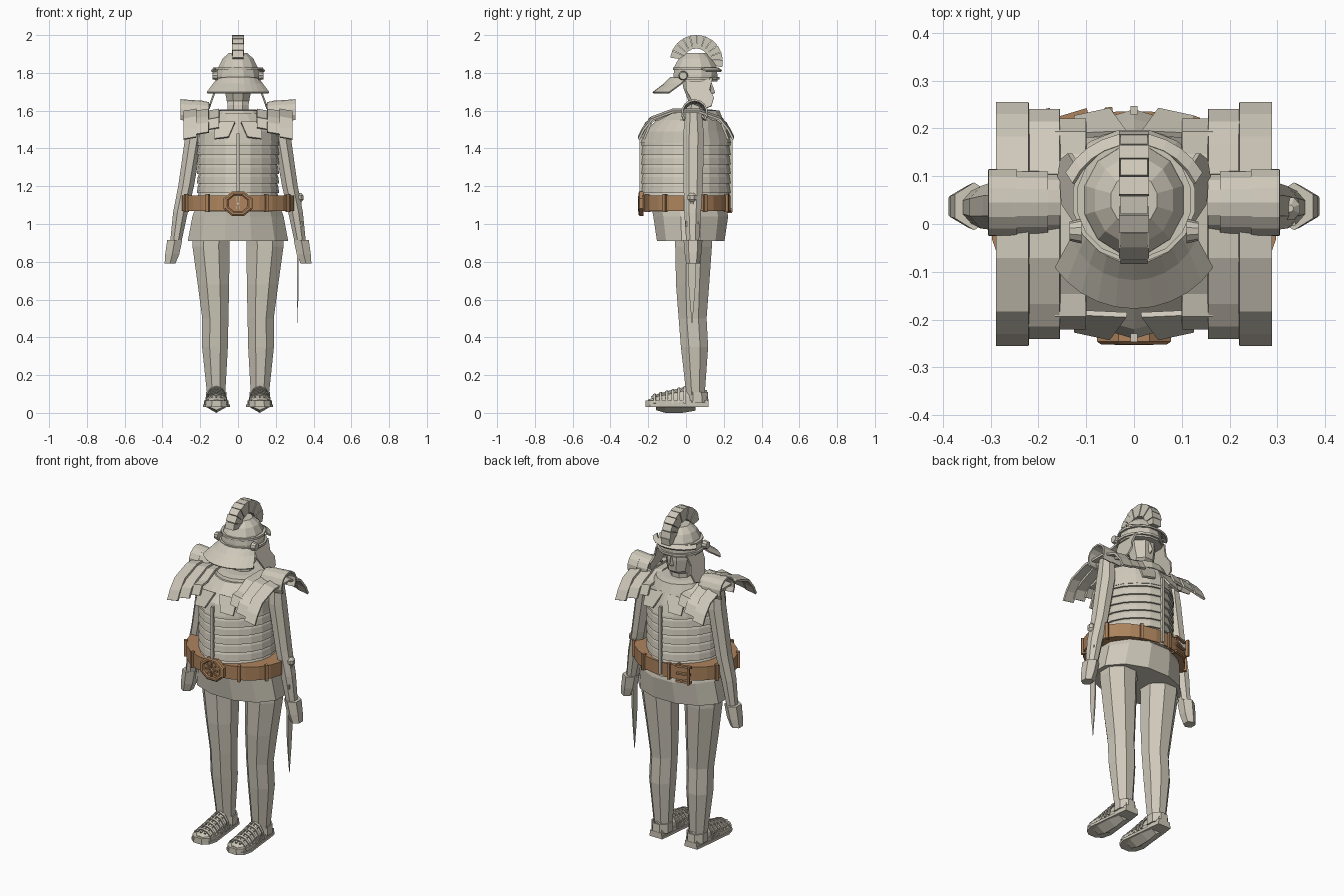
import bpy, bmesh, math
from math import sin, cos, pi, radians
from mathutils import Vector, Matrix

cube = bpy.data.objects.get("Cube")
if cube:
    bpy.data.objects.remove(cube)


def material(name, rgb):
    m = bpy.data.materials.new(name)
    m.use_nodes = True
    m.diffuse_color = (*rgb, 1)
    bsdf = m.node_tree.nodes["Principled BSDF"]
    bsdf.inputs["Base Color"].default_value = (*rgb, 1)
    bsdf.inputs["Roughness"].default_value = 0.8
    return m


STONE = material("pale_stone", (0.62, 0.58, 0.49))
LEATHER = material("brown_leather", (0.42, 0.23, 0.11))
SIDES = (("left", 1), ("right", -1))


def finish(name, bm, mat=STONE, thick=0):
    bmesh.ops.recalc_face_normals(bm, faces=bm.faces)
    me = bpy.data.meshes.new(name)
    bm.to_mesh(me)
    bm.free()
    me.materials.append(mat)
    ob = bpy.data.objects.new(name, me)
    bpy.context.collection.objects.link(ob)
    if thick:
        mod = ob.modifiers.new("thickness", "SOLIDIFY")
        mod.thickness = thick
        mod.offset = 0
    return ob


def loft(name, rings, mat=STONE, closed=True, caps=True, thick=0):
    """Skin a list of point rows; closed rows become tubes, open rows become sheets."""
    bm = bmesh.new()
    rows = [[bm.verts.new(p) for p in r] for r in rings]
    n = len(rows[0])
    for a, b in zip(rows, rows[1:]):
        for i in range(n if closed else n - 1):
            j = (i + 1) % n
            bm.faces.new((a[i], a[j], b[j], b[i]))
    if closed and caps:
        bm.faces.new(rows[0])
        bm.faces.new(rows[-1])
    return finish(name, bm, mat, thick)


def ring(cx, cy, z, rx, ry, n=8, prow=0):
    """Horizontal ring; prow pulls the front and back into a ridge."""
    pts = []
    for k in range(n):
        a = 2 * pi * k / n + (0 if prow else pi / n)
        pts.append((cx + rx * cos(a), cy + (ry + prow * abs(sin(a)) ** 8) * sin(a), z))
    return pts


def limb(name, table, s=1, n=8, mat=STONE):
    return loft(name, [ring(s * cx, cy, z, rx, ry, n) for cx, cy, z, rx, ry in table], mat)


def box(name, centre, size, mat=STONE, turn=0, axis="Z"):
    bm = bmesh.new()
    bmesh.ops.create_cube(bm, size=1)
    bm.transform(Matrix.Translation(centre) @ Matrix.Rotation(turn, 4, axis)
                 @ Matrix.Diagonal((*size, 1)))
    return finish(name, bm, mat)


def strip(name, path, x0, x1, thick=0.01, drop=0):
    """Sheet following a (y, z) path, spanning x0 to x1."""
    return loft(name, [[(x0, y, z), (x1, y, z - drop)] for y, z in path],
                closed=False, thick=thick)


def plate(name, outline, thick=0.01, mat=STONE):
    bm = bmesh.new()
    bm.faces.new([bm.verts.new(p) for p in outline])
    return finish(name, bm, mat, thick)


# Cuirass: overlapping hoops that flare at the lower edge
for i in range(8):
    z = 1.47 - i * 0.05
    loft(f"cuirass_hoop_{i + 1}", [ring(0, 0, z, 0.205, 0.2, 20, 0.025),
                                   ring(0, 0, z - 0.02, 0.213, 0.208, 20, 0.025),
                                   ring(0, 0, z - 0.055, 0.218, 0.213, 20, 0.025)])
loft("chest", [ring(0, 0, 1.43, 0.218, 0.215, 20, 0.025), ring(0, 0, 1.49, 0.215, 0.2, 20, 0.02),
               ring(0, 0.02, 1.55, 0.2, 0.165, 20, 0.01), ring(0, 0.03, 1.585, 0.15, 0.14, 20, 0.01)])
loft("collar", [ring(0, 0.04, 1.55, 0.165, 0.16, 16), ring(0, 0.04, 1.6, 0.14, 0.14, 16),
                ring(0, 0.04, 1.605, 0.1, 0.1, 16)])
for name, y in (("front", -0.238), ("back", 0.238)):
    box(f"{name}_closing_bar", (0, y, 1.28), (0.014, 0.018, 0.4))
    for side, s in SIDES:
        inner, outer = s * 0.015, s * 0.125
        d = 1 if y > 0 else -1
        plate(f"{side}_{name}_breast_plate",
              [(inner, d * 0.19, 1.54), (outer, d * 0.185, 1.54),
               (outer, d * 0.222, 1.45), (s * 0.05, d * 0.238, 1.46)], 0.012)

# Tunic skirt
loft("tunic_skirt", [ring(0, 0.025, 0.91, 0.275, 0.185, 12), ring(0, 0.025, 1.04, 0.25, 0.205, 12),
                     ring(0, 0.01, 1.12, 0.22, 0.205, 12)])

# Belt with keepers, front buckle and back buckle
BX, BY = 0.3, 0.237
loft("belt", [ring(0, 0, z, r * BX, r * BY, 24)
              for z, r in ((1.07, 0.96), (1.07, 1), (1.15, 1), (1.15, 0.96))], LEATHER)
for k, deg in enumerate((25, 65, 100, 155, 205, 238, 300, 332)):
    a = radians(deg)
    box(f"belt_keeper_{k + 1}", (BX * cos(a), BY * sin(a), 1.11), (0.016, 0.022, 0.095),
        LEATHER, math.atan2(BX * sin(a), BY * cos(a)) + pi / 2)


def buckle_ring(y, r):
    return [(1.2 * r * cos(a), y, 1.108 + r * sin(a))
            for a in (pi / 8 + k * pi / 4 for k in range(8))]


loft("buckle_plate", [buckle_ring(-0.225, 0.07), buckle_ring(-0.246, 0.07),
                      buckle_ring(-0.252, 0.062), buckle_ring(-0.252, 0.052),
                      buckle_ring(-0.246, 0.046)], LEATHER)
for k in range(8):
    a = k * pi / 4
    box(f"buckle_ray_{k + 1}", (0.024 * cos(a), -0.249, 1.108 + 0.024 * sin(a)),
        (0.034, 0.008, 0.008), LEATHER, -a, "Y")
for k, (dx, dz, w, h) in enumerate(((-0.04, 0, 0.012, 0.1), (0.04, 0, 0.012, 0.1),
                                    (0, 0.045, 0.09, 0.012), (0, -0.045, 0.09, 0.012),
                                    (0, 0, 0.08, 0.01))):
    box(f"back_buckle_bar_{k + 1}", (-0.14 + dx, 0.222 - dx * 0.3, 1.11 + dz),
        (w, 0.016, h), LEATHER, -0.29 + 0.58)

# Shoulder guards, arms, legs and sandals
for side, s in SIDES:
    for k, (x0, x1, end, low) in enumerate(((0.1, 0.165, 0.215, 1.51), (0.155, 0.23, 0.235, 1.485),
                                            (0.22, 0.288, 0.25, 1.46))):
        half = [(end, low), (end - 0.025, low + 0.05), (end - 0.07, 1.565), (0.07, 1.605)]
        path = [(-y, z) for y, z in half] + [(y, z) for y, z in reversed(half)]
        strip(f"{side}_shoulder_strip_{k + 1}", path, s * x0, s * x1, 0.012, 0.012)

    for k, (x0, x1, r) in enumerate(((0.155, 0.19, 0.056), (0.18, 0.255, 0.062), (0.245, 0.305, 0.066))):
        path = [(0.045 + r * cos(a), 1.585 + r * sin(a))
                for a in (radians(-35 + 25 * j) for j in range(11))]
        strip(f"{side}_shoulder_cap_{k + 1}", path, s * x0, s * x1, 0.01, -0.005)

    limb(f"{side}_arm", [(0.225, 0.04, 1.6, 0.04, 0.045), (0.232, 0.04, 1.47, 0.05, 0.06),
                         (0.275, 0.038, 1.2, 0.045, 0.055), (0.305, 0.035, 1.06, 0.042, 0.048),
                         (0.33, 0.035, 0.9, 0.032, 0.036)], s)
    limb(f"{side}_hand", [(0.335, 0.037, 0.915, 0.046, 0.05), (0.348, 0.037, 0.84, 0.043, 0.044),
                          (0.36, 0.037, 0.79, 0.033, 0.036)], s, 6)
    limb(f"{side}_leg", [(0.14, 0.04, 0.98, 0.108, 0.105), (0.143, 0.04, 0.88, 0.106, 0.105),
                         (0.13, 0.035, 0.68, 0.09, 0.095), (0.12, 0.035, 0.5, 0.075, 0.08),
                         (0.122, 0.045, 0.35, 0.074, 0.078), (0.116, 0.05, 0.11, 0.053, 0.054),
                         (0.115, 0.05, 0.06, 0.05, 0.052)], s)

    # Sandal sole, keel, foot and strap lattice
    cx = s * 0.115
    outline = ((0.12, 0.04), (0.06, 0.048), (-0.05, 0.058), (-0.14, 0.068), (-0.19, 0.055), (-0.215, 0.025))
    for part, z0, z1, grow in (("sole", 0.03, 0.045, 1.05), ("insole", 0.045, 0.065, 0.95)):
        loft(f"{side}_{part}", [[(cx - w * grow, y, z) for y, w in outline]
                                + [(cx + w * grow, y, z) for y, w in reversed(outline)]
                                for z in (z0, z1)])
    loft(f"{side}_sole_keel", [[(cx - w, y, 0.032), (cx, y, z), (cx + w, y, 0.032)]
                               for y, w, z in ((0.05, 0.035, 0.012), (-0.02, 0.05, 0),
                                               (-0.11, 0.055, 0), (-0.16, 0.04, 0.015))])

    def arch(y, w, top, n=7):
        return [(cx - w * cos(pi * k / (n - 1)), y, 0.05 + (top - 0.05) * sin(pi * k / (n - 1)))
                for k in range(n)]

    loft(f"{side}_foot", [arch(*a) for a in ((0.11, 0.035, 0.12), (0.0, 0.046, 0.125),
                                             (-0.09, 0.052, 0.1), (-0.16, 0.05, 0.085),
                                             (-0.2, 0.03, 0.07))])
    for k in range(6):
        y, top = 0.0 - k * 0.032, 0.14 - k * 0.008
        loft(f"{side}_cross_strap_{k + 1}", [arch(y, 0.058, top), arch(y - 0.013, 0.058, top - 0.003)],
             closed=False, thick=0.007)
    for k, dx in enumerate((-0.025, 0, 0.025)):
        strip(f"{side}_long_strap_{k + 1}",
              [(0.0, 0.134 - abs(dx) * 0.4), (-0.09, 0.114 - abs(dx) * 0.4), (-0.185, 0.085)],
              cx + dx - 0.005, cx + dx + 0.005, 0.008)
    loft(f"{side}_heel_cup", [ring(cx, 0.06, 0.055, 0.055, 0.06), ring(cx, 0.06, 0.11, 0.055, 0.056)],
         caps=False, thick=0.008)

# Sword at the left hip
limb("sword_blade", [(0.316, 0.032, 1.0, 0.006, 0.03), (0.316, 0.032, 0.72, 0.006, 0.03),
                     (0.316, 0.032, 0.62, 0.005, 0.02), (0.316, 0.032, 0.475, 0.001, 0.002)], n=4)
box("sword_guard", (0.318, 0.032, 1.0), (0.04, 0.07, 0.025))
limb("sword_grip", [(0.318, 0.032, 1.0, 0.014, 0.014), (0.324, 0.032, 1.13, 0.014, 0.014)])
limb("sword_pommel", [(0.326, 0.032, 1.115, 0.01, 0.01), (0.326, 0.032, 1.13, 0.023, 0.025),
                      (0.326, 0.032, 1.15, 0.023, 0.025), (0.326, 0.032, 1.165, 0.008, 0.008)])

# Head and neck, turned toward the back
limb("head", [(0, 0.045, 1.56, 0.062, 0.06), (0, 0.05, 1.63, 0.06, 0.055),
              (0, 0.07, 1.65, 0.064, 0.062), (0, 0.06, 1.72, 0.078, 0.08), (0, 0.05, 1.8, 0.08, 0.085)])
loft("nose", [[(-0.014, 0.12, z), (0, y, z), (0.014, 0.12, z)]
              for z, y in ((1.68, 0.13), (1.695, 0.155), (1.75, 0.135))])

# Helmet bowl, rims, visor, neck guard and cheek guards
limb("helmet_bowl", [(0, 0.05, 1.755, 0.122, 0.12), (0, 0.05, 1.79, 0.118, 0.12),
                     (0, 0.05, 1.835, 0.105, 0.115), (0, 0.05, 1.875, 0.085, 0.092),
                     (0, 0.05, 1.905, 0.05, 0.055)], n=12)
for k, (z, r) in enumerate(((1.765, 0.13), (1.815, 0.122))):
    limb(f"helmet_rim_{k + 1}", [(0, 0.05, z, r, r), (0, 0.05, z + 0.013, r, r)], n=16)


def fan(r, z, start, end, n=11):
    return [(r * cos(a), 0.025 + r * sin(a), z)
            for a in (radians(start + (end - start) * k / (n - 1)) for k in range(n))]


loft("neck_guard", [fan(0.105, 1.775, 190, 350), fan(0.14, 1.74, 202, 338), fan(0.2, 1.695, 215, 325)],
     closed=False, thick=0.008)
loft("visor", [fan(0.14, 1.825, 25, 155), fan(0.163, 1.81, 30, 150)], closed=False, thick=0.01)
for side, s in SIDES:
    profile = ((0.0, 1.77), (0.0, 1.71), (0.04, 1.635), (0.1, 1.61), (0.135, 1.625),
               (0.148, 1.67), (0.125, 1.71), (0.14, 1.77))
    plate(f"{side}_cheek_guard", [(s * (0.098 + (1.77 - z) * 0.36), y, z) for y, z in profile])
    bm = bmesh.new()
    bmesh.ops.create_cone(bm, cap_ends=True, segments=10, radius1=0.026, radius2=0.02, depth=0.025,
                          matrix=Matrix.Translation((s * 0.122, -0.015, 1.785)) @ Matrix.Rotation(s * pi / 2, 4, "Y"))
    finish(f"{side}_helmet_boss", bm)

# Crest: a fan of wedges over the bowl
COUNT = 11
span = radians(186) / COUNT
for k in range(COUNT):
    a0 = radians(-13) + k * span
    a1 = a0 + span * 0.93
    wide = 0.031 if k % 2 else 0.028
    corners = [(r, a) for r, a in ((0.07, a0), (0.14, a0), (0.14, a1), (0.07, a1))]
    loft(f"crest_tuft_{k + 1}", [[(x, 0.055 + r * cos(a), 1.861 + r * sin(a)) for r, a in corners]
                                 for x in (-wide, wide)])
strip("crest_holder", [(0.055 + 0.074 * cos(a), 1.861 + 0.074 * sin(a))
                       for a in (radians(18 * j) for j in range(11))], -0.025, 0.025, 0.012)
